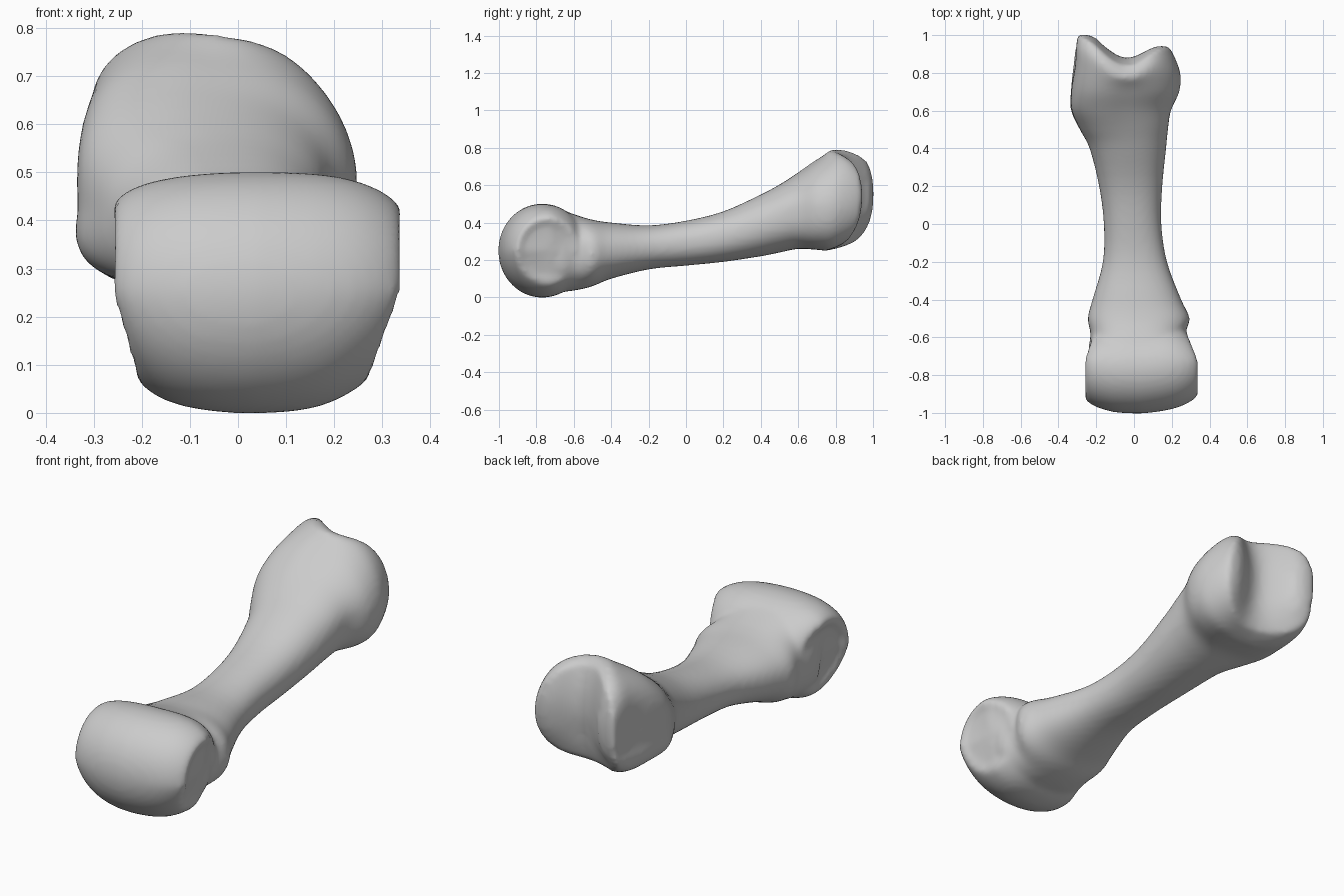
import bpy, bmesh, math

cube = bpy.data.objects.get("Cube")
if cube:
    bpy.data.objects.remove(cube)

SEGMENTS = 64

# Cross-sections of the shaft: y, left x, right x, bottom z, top z
SECTIONS = [
    (-.74, -.235, .285, .03, .475),
    (-.66, -.24, .295, .03, .465),
    (-.58, -.23, .272, .04, .438),
    (-.50, -.245, .295, .06, .415),
    (-.40, -.22, .25, .10, .40),
    (-.20, -.165, .175, .15, .385),
    (0, -.16, .145, .17, .41),
    (.20, -.185, .15, .19, .46),
    (.40, -.235, .17, .22, .55),
    (.50, -.285, .18, .24, .605),
    (.60, -.33, .195, .26, .67),
    (.70, -.335, .24, .255, .74),
    (.80, -.335, .248, .25, .785),
    (.87, -.33, .225, .26, .795),
    (.92, -.31, .19, .28, .772),
]

# Barrel joint profile: x, radius
BARREL = [(-.225, .05), (-.235, .13), (-.262, .175), (-.228, .212), (-.15, .237),
          (-.02, .25), (.16, .247), (.27, .224), (.338, .178), (.322, .13), (.312, .05)]


def smoothstep(a, b, v):
    t = min(1, max(0, (v - a) / (b - a)))
    return t * t * (3 - 2 * t)


def spline(points, steps):
    """Catmull-Rom interpolation through tuples."""
    out = []
    for i in range(len(points) - 1):
        p0, p1 = points[max(i - 1, 0)], points[i]
        p2, p3 = points[i + 1], points[min(i + 2, len(points) - 1)]
        for s in range(steps):
            t = s / steps
            out.append(tuple(
                b + .5 * t * (c - a + t * (2 * a - 5 * b + 4 * c - d + t * (3 * (b - c) + d - a)))
                for a, b, c, d in zip(p0, p1, p2, p3)))
    return out + [points[-1]]


def loft(bm, rings):
    """Skin closed rings of points and cap both ends."""
    loops = [[bm.verts.new(p) for p in ring] for ring in rings]
    for a, b in zip(loops, loops[1:]):
        for i in range(SEGMENTS):
            j = (i + 1) % SEGMENTS
            bm.faces.new((a[i], a[j], b[j], b[i]))
    bm.faces.new(loops[0])
    bm.faces.new(loops[-1])


def shape_socket(x, y, z):
    """Skew the back end, groove it into two lobes and hollow its right side."""
    skew = smoothstep(.4, .65, y)
    w = smoothstep(.68, .92, y)
    depth = .03 + .016 * smoothstep(.28, .45, z)
    groove = -depth * math.cos(math.tau * (x + .05) / .43) - .14 * x
    dent = math.exp(-((y - .84) / .09) ** 2 - ((z - .52) / .15) ** 2)
    if x < -.2:
        x += .03 * dent
    if x < 0:
        x *= 1 + skew * 1.3 * max(0, .42 - z)
    else:
        x *= 1 - skew * .6 * max(0, z - .5)
    y += w * (groove - .9 * (z - .55) ** 2)
    return x, y, z - skew * .12 * max(0, x + .12) * smoothstep(.45, .75, z)


def section_ring(section, scale=1):
    y, x0, x1, z0, z1 = section
    power = 2 / (2.2 + .5 * smoothstep(.4, .7, abs(y)))
    ring = []
    for i in range(SEGMENTS):
        a = math.tau * i / SEGMENTS
        c, s = math.cos(a), math.sin(a)
        x = (x0 + x1) / 2 + scale * (x1 - x0) / 2 * math.copysign(abs(c) ** power, c)
        z = (z0 + z1) / 2 + scale * (z1 - z0) / 2 * math.copysign(abs(s) ** power, s)
        ring.append(shape_socket(x, y, z))
    return ring


def barrel_ring(x, radius):
    """One ring of the barrel, narrower below and towards the shaft."""
    ring = []
    shift = .1 * max(0, x - .05, -x - .1)
    for i in range(SEGMENTS):
        a = math.tau * i / SEGMENTS
        y = -.77 + .93 * radius * math.cos(a) + shift
        z = .25 + radius * math.sin(a)
        taper = (1 - 1.1 * max(0, .25 - z)) * (1 - 1.2 * max(0, y + .72))
        ring.append((x * taper, y, z))
    return ring


bm = bmesh.new()
# Shaft with grooved back end
rings = [section_ring(s) for s in spline(SECTIONS, 4)]
rings += [section_ring(SECTIONS[-1], k) for k in (.9, .75, .6, .45, .3, .15, .04)]
loft(bm, rings)
# Barrel joint at the front
loft(bm, [barrel_ring(x, r) for x, r in spline(BARREL, 3)])
bmesh.ops.recalc_face_normals(bm, faces=bm.faces)
mesh = bpy.data.meshes.new("bone")
bm.to_mesh(mesh)
bm.free()

bone = bpy.data.objects.new("bone", mesh)
bpy.context.collection.objects.link(bone)

# Fuse the parts and soften the joins
remesh = bone.modifiers.new("fuse", 'REMESH')
remesh.mode = 'VOXEL'
remesh.voxel_size = .014
remesh.use_smooth_shade = True
soften = bone.modifiers.new("soften", 'SMOOTH')
soften.factor = .5
soften.iterations = 8

# Plain grey material
grey = bpy.data.materials.new("bone grey")
grey.use_nodes = True
colour = (.6, .6, .6, 1)
grey.diffuse_color = colour
grey.node_tree.nodes["Principled BSDF"].inputs["Base Color"].default_value = colour
mesh.materials.append(grey)
for face in mesh.polygons:
    face.use_smooth = True
